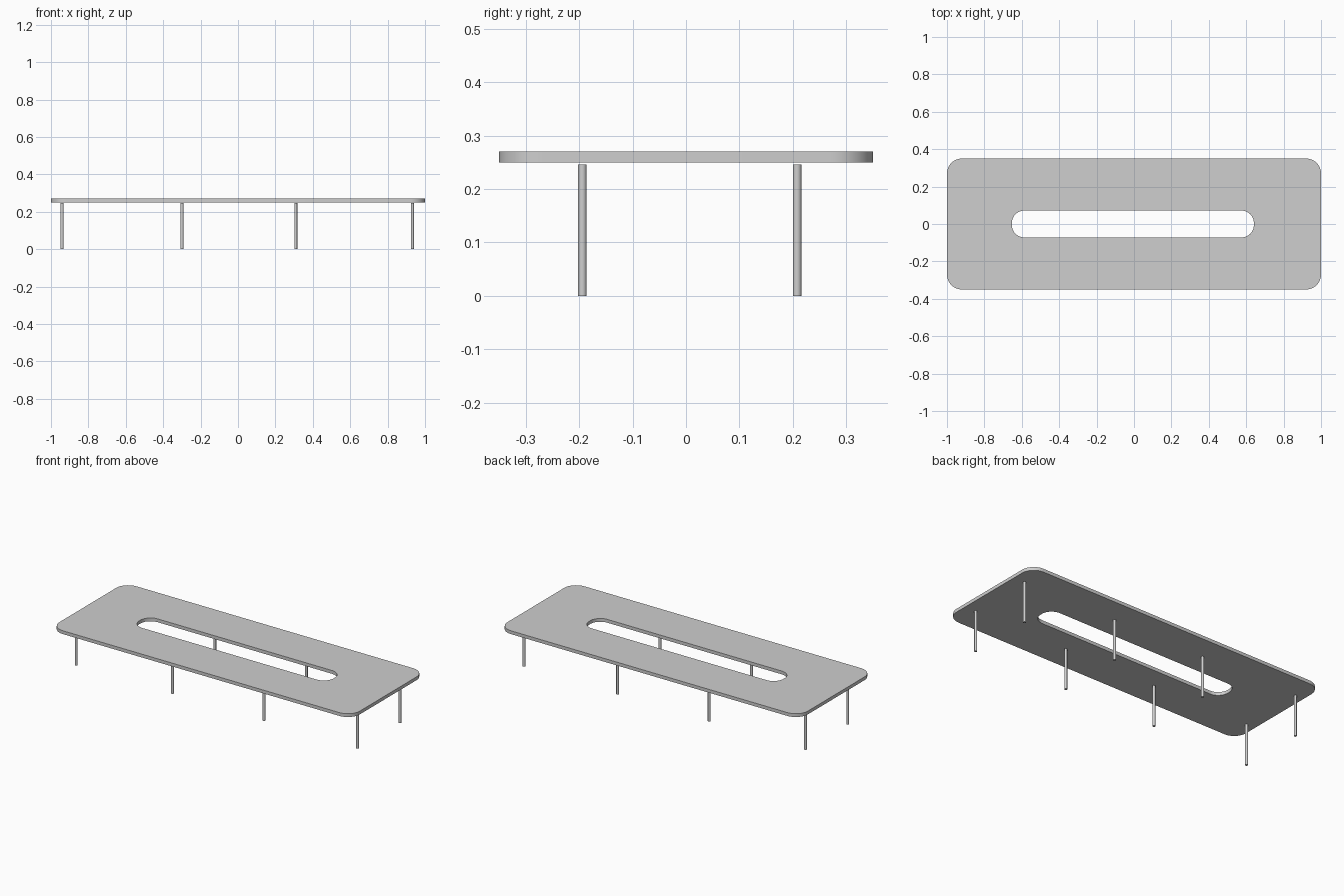
import bpy, bmesh, math

if "Cube" in bpy.data.objects:
    bpy.data.objects.remove(bpy.data.objects["Cube"])

grey = bpy.data.materials.new("light_grey")
grey.diffuse_color = (0.62, 0.62, 0.62, 1.0)
grey.use_nodes = True
grey.node_tree.nodes["Principled BSDF"].inputs["Base Color"].default_value = grey.diffuse_color


def rounded_outline(cx, half_x, half_y, radius, steps=12):
    """Points of a rounded rectangle, counter-clockwise."""
    pts = []
    for i, (sx, sy) in enumerate([(1, 1), (-1, 1), (-1, -1), (1, -1)]):
        for k in range(steps + 1):
            a = math.pi / 2 * (i + k / steps)
            pts.append((cx + sx * (half_x - radius) + radius * math.cos(a),
                        sy * (half_y - radius) + radius * math.sin(a)))
    return pts


def finish(bm, name):
    bmesh.ops.recalc_face_normals(bm, faces=bm.faces)
    mesh = bpy.data.meshes.new(name)
    bm.to_mesh(mesh)
    bm.free()
    mesh.materials.append(grey)
    obj = bpy.data.objects.new(name, mesh)
    bpy.context.collection.objects.link(obj)
    bpy.ops.object.select_all(action='DESELECT')
    obj.select_set(True)
    bpy.context.view_layer.objects.active = obj
    bpy.ops.object.shade_smooth_by_angle(angle=math.radians(35))
    return obj


# table top: rounded slab with a long slot through the middle
bm = bmesh.new()
outer = rounded_outline(0, 1.0, 0.35, 0.08)
slot = rounded_outline(-0.006, 0.647, 0.072, 0.067)
loops = [[bm.verts.new((x, y, z)) for x, y in pts]
         for pts, z in ((outer, 0.25), (outer, 0.27), (slot, 0.27), (slot, 0.25))]
n = len(outer)
for a in range(4):
    lo, hi = loops[a], loops[(a + 1) % 4]
    for i in range(n):
        j = (i + 1) % n
        bm.faces.new((lo[i], lo[j], hi[j], hi[i]))
finish(bm, "table_top")

# eight slim round legs, ending just under the top
LEG_H = 0.246
for row, y in (("front", -0.194), ("back", 0.208)):
    for i, x in enumerate((-0.941, -0.300, 0.309, 0.932)):
        bm = bmesh.new()
        bmesh.ops.create_cone(bm, cap_ends=True, segments=24,
                              radius1=0.008, radius2=0.008, depth=LEG_H)
        leg = finish(bm, f"{row}_leg_{i + 1}")
        leg.location = (x, y, LEG_H / 2)
